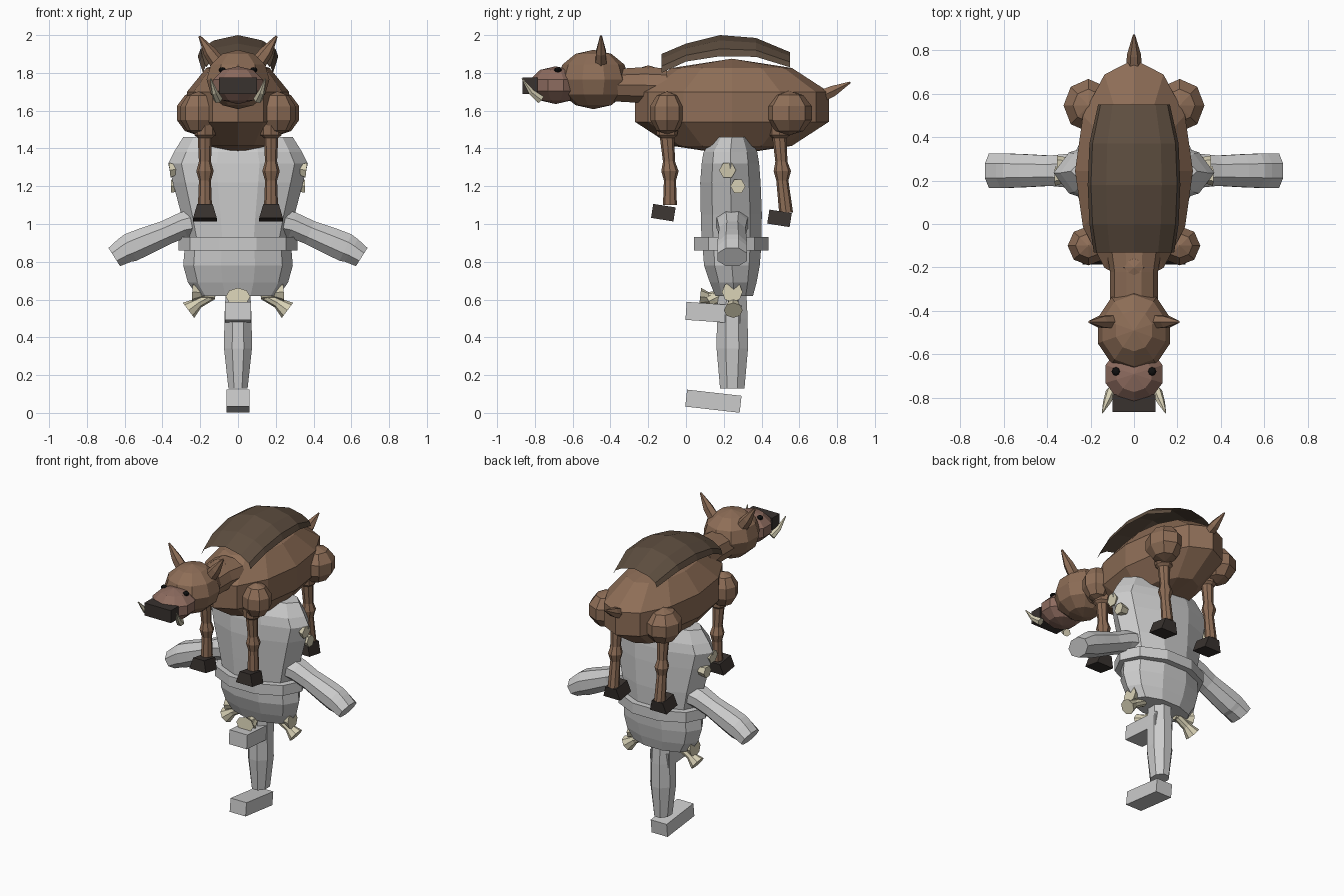
import bpy, bmesh, math
from mathutils import Vector, Matrix

if "Cube" in bpy.data.objects:
    bpy.data.objects.remove(bpy.data.objects["Cube"])


def mat(name, rgb):
    m = bpy.data.materials.new(name)
    m.diffuse_color = (*rgb, 1)
    m.use_nodes = True
    m.node_tree.nodes["Principled BSDF"].inputs["Base Color"].default_value = m.diffuse_color
    return m


HIDE = mat("hide", (.27, .155, .095))
MANE = mat("mane", (.11, .075, .05))
SNOUT = mat("snout_skin", (.27, .15, .115))
DARK = mat("dark_horn", (.04, .032, .028))
EYE = mat("eye_black", (.005, .005, .005))
BONE = mat("bone", (.68, .63, .46))


def finish(name, bm, material):
    bmesh.ops.recalc_face_normals(bm, faces=bm.faces)
    me = bpy.data.meshes.new(name)
    bm.to_mesh(me)
    bm.free()
    ob = bpy.data.objects.new(name, me)
    bpy.context.collection.objects.link(ob)
    if material:
        me.materials.append(material)
    return ob


def ball(name, loc, scale, segs=10, rings=6, material=None):
    bm = bmesh.new()
    bmesh.ops.create_uvsphere(bm, u_segments=segs, v_segments=rings, radius=1,
                              matrix=Matrix.Translation(loc) @ Matrix.Diagonal((*scale, 1)))
    return finish(name, bm, material)


def box(name, loc, size, tilt=0, material=None, taper=1):
    bm = bmesh.new()
    bmesh.ops.create_cube(bm, size=1)
    for v in bm.verts:
        if v.co.z > 0:
            v.co.x *= taper
    bm.transform(Matrix.Translation(loc) @ Matrix.Rotation(math.radians(tilt), 4, 'X')
                 @ Matrix.Diagonal((*size, 1)))
    return finish(name, bm, material)


def tube(name, stations, n=8, ref=(1, 0, 0), material=None, fixed=None, turn=0):
    """Loft of (x, y, z, r_ref, r_other) stations."""
    bm = bmesh.new()
    pts = [Vector(s[:3]) for s in stations]
    rings = []
    for i, s in enumerate(stations):
        d = Vector(fixed) if fixed else pts[min(i + 1, len(pts) - 1)] - pts[max(i - 1, 0)]
        d.normalize()
        u = Vector(ref)
        u = (u - d * u.dot(d)).normalized()
        w = d.cross(u)
        rings.append([bm.verts.new(pts[i] + u * s[3] * math.cos(a) + w * s[-1] * math.sin(a))
                      for a in (2 * math.pi * (k + turn) / n for k in range(n))])
    for a, b in zip(rings, rings[1:]):
        for k in range(n):
            bm.faces.new((a[k], a[(k + 1) % n], b[(k + 1) % n], b[k]))
    bm.faces.new(rings[0])
    bm.faces.new(rings[-1])
    return finish(name, bm, material)


# Boar body, neck and head
ball("boar_body", (0, .243, 1.62), (.285, .54, .255), 12, 5, HIDE)
tube("boar_neck", [(0, -.38, 1.735, .11, .09), (0, -.22, 1.735, .11, .1), (0, -.1, 1.73, .13, .1)],
     10, material=HIDE, fixed=(0, 1, 0))
ball("neck_hump", (0, -.2, 1.75), (.085, .08, .09), 8, 6, HIDE)
ball("boar_head", (0, -.49, 1.765), (.175, .19, .157), 10, 6, HIDE)
ball("boar_snout", (0, -.69, 1.735), (.145, .14, .1), 10, 5, SNOUT)
box("snout_plate", (0, -.825, 1.732), (.2, .08, .085), 0, DARK)
tube("boar_tail", [(0, .68, 1.66, .04), (0, .78, 1.705, .032), (0, .87, 1.75, .005)], 6, material=HIDE)

# Arched back mane, an open shell
bm = bmesh.new()
grid = []
for y, w, edge, top in [(-.13, .185, 1.80, 1.90), (0, .205, 1.86, 1.955), (.18, .213, 1.888, 2.0),
                        (.37, .205, 1.885, 1.985), (.55, .165, 1.83, 1.91)]:
    grid.append([bm.verts.new((w * f, y, edge + (top - edge) * h))
                 for f, h in [(-1, 0), (-.93, .35), (-.6, .75), (0, 1), (.6, .75), (.93, .35), (1, 0)]])
for a, b in zip(grid, grid[1:]):
    for k in range(6):
        bm.faces.new((a[k], a[k + 1], b[k + 1], b[k]))
finish("back_mane", bm, MANE)

for s, side in ((1, "right"), (-1, "left")):
    # Face details
    ball("eye_" + side, (s * .083, -.678, 1.815), (.02, .02, .015), 8, 6, EYE)
    tube("ear_" + side, [(s * .09, -.45, 1.83, .045, .035), (s * .15, -.45, 1.91, .035, .03),
                         (s * .205, -.45, 1.995, .006, .006)], 6, material=HIDE)
    tube("tusk_" + side, [(s * .105, -.77, 1.66, .025), (s * .125, -.82, 1.70, .018),
                          (s * .145, -.868, 1.77, .003)], 6, material=BONE)
    # Boar legs
    for part, hy, hz, bend, r in (("front", -.1, 1.01, .01, (.1, .095, .115)),
                                  ("hind", .545, .98, -.06, (.12, .128, .118))):
        x = s * .175
        ball(part + "_haunch_" + side, (s * .21, hy, 1.587), r, 8, 5, HIDE)
        foot = hy if part == "front" else hy - .03
        top = hy if part == "front" else hy - .05
        tube(part + "_leg_" + side,
             [(x, top, 1.53, .06), (x, top, 1.47, .055), (x, top, 1.455, .038),
              (x, top + .01, 1.33, .032), (x, top + .015, 1.28, .046), (x, top + .015, 1.23, .032),
              (x, foot + .015, 1.10 if part == "front" else 1.06, .037)],
             8, material=HIDE, fixed=(0, 0, 1))
        box(part + "_hoof_" + side, (x, foot - .02, hz + .05), (.125, .12, .075), -9, DARK, .65)
    # Carrier arms
    tube("arm_" + side, [(s * .2, .245, 1.015, .095, .08), (s * .29, .245, .995, .085, .073),
                         (s * .38, .245, .955, .075, .07), (s * .5, .245, .905, .082, .08),
                         (s * .57, .245, .875, .085, .083), (s * .6, .245, .86, .085, .075),
                         (s * .655, .245, .825, .085, .062)],
         8, ref=(0, 1, 0), turn=.5)
    # Bone knobs on hips and chest
    tube("hip_knob_upper_" + side, [(s * .12, .24, .63, .03), (s * .19, .243, .637, .03),
                                    (s * .24, .245, .64, .055)], 8, ref=(0, 1, 0), material=BONE)
    tube("hip_knob_lower_" + side, [(s * .14, .25, .62, .025), (s * .21, .25, .582, .028),
                                    (s * .262, .25, .543, .05)], 8, ref=(0, 1, 0), material=BONE)
    tube("chest_knob_low_" + side, [(s * .3, .275, 1.2, .03), (s * .355, .275, 1.2, .04)],
         6, ref=(0, 1, 0), material=BONE)
    tube("chest_knob_high_" + side, [(s * .32, .22, 1.29, .03), (s * .362, .22, 1.285, .045)],
         6, ref=(0, 1, 0), material=BONE)

# Carrier torso, hips and belt
tube("torso", [(0, .243, 1.46, .29, .1), (0, .235, 1.38, .34, .15), (0, .235, 1.32, .37, .16),
               (0, .235, 1.22, .345, .168), (0, .24, 1.05, .3, .17), (0, .24, .88, .26, .165)],
     10, fixed=(0, 0, 1))
tube("hips", [(0, .243, .9, .28, .165), (0, .243, .78, .29, .155), (0, .25, .69, .265, .13),
              (0, .255, .62, .215, .105)], 10, fixed=(0, 0, 1))
tube("belt", [(0, .24, .93, .315, .207), (0, .24, .86, .315, .207)], 10, fixed=(0, 0, 1))

# Leg, feet and front bone knob
tube("leg", [(0, .245, .65, .07, .08), (0, .245, .5, .078, .088), (0, .245, .34, .08, .09),
             (0, .245, .13, .055, .07)], 8, fixed=(0, 0, 1), turn=.5)
box("foot", (0, .145, .062), (.12, .29, .09), -6.5)
box("raised_foot", (0, .145, .53), (.135, .29, .095), -4)
tube("front_knob_upper", [(0, .2, .62, .03), (0, .12, .61, .03), (0, .075, .615, .065, .047)],
     8, material=BONE)
tube("front_knob_lower", [(0, .2, .63, .03), (0, .15, .605, .035), (0, .12, .59, .05, .035)],
     8, material=BONE)
